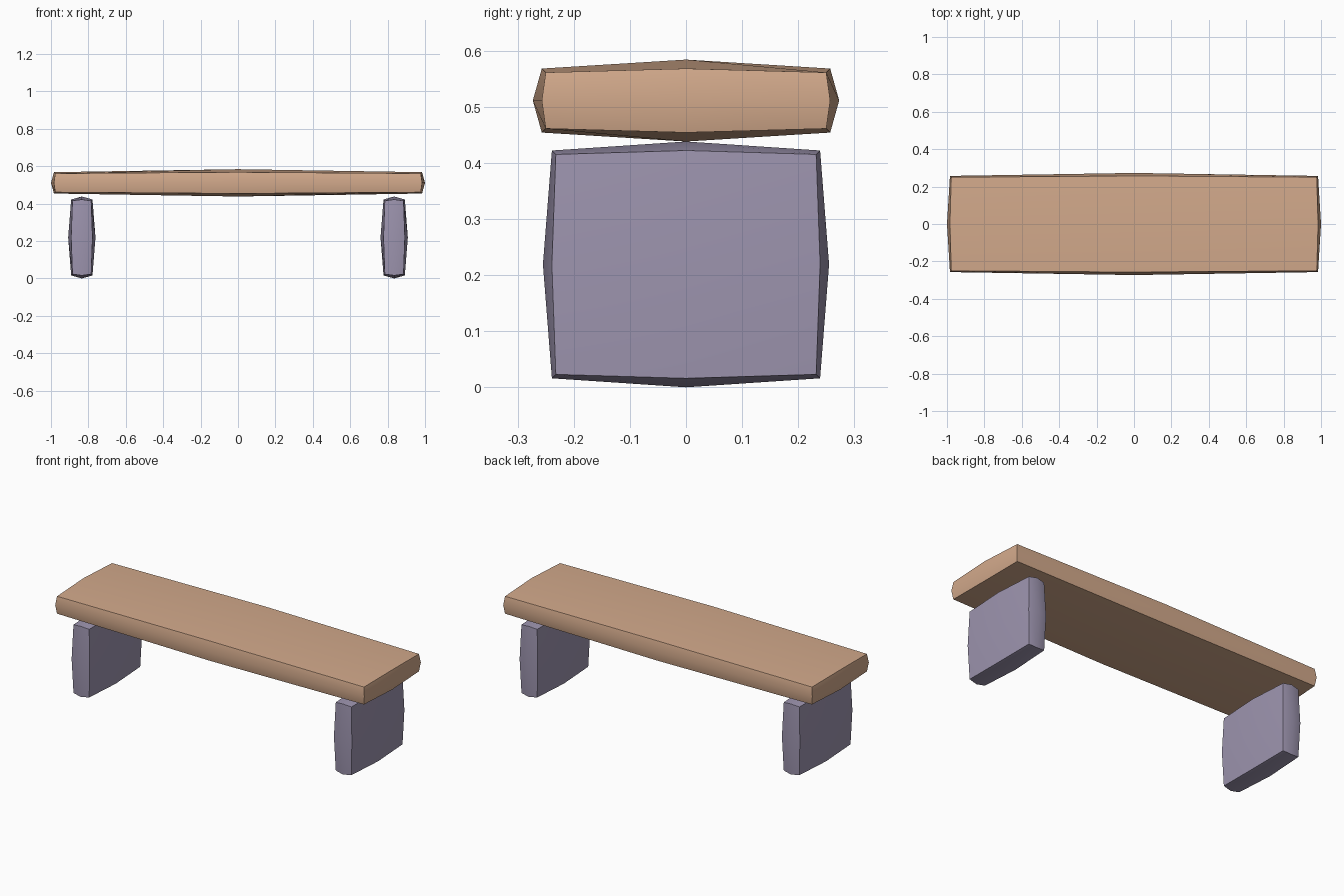
import bpy, bmesh, math

if "Cube" in bpy.data.objects:
    bpy.data.objects.remove(bpy.data.objects["Cube"])


def material(name, rgb):
    m = bpy.data.materials.new(name)
    m.diffuse_color = (*rgb, 1)
    m.use_nodes = True
    m.node_tree.nodes["Principled BSDF"].inputs["Base Color"].default_value = m.diffuse_color
    return m


def pillow_block(name, center, half, mat):
    """Box split once per edge; edge middles swell a little, face middles more.
    half = half sizes at the corners."""
    bm = bmesh.new()
    bmesh.ops.create_cube(bm, size=2)
    bmesh.ops.subdivide_edges(bm, edges=bm.edges[:], cuts=1, use_grid_fill=True)
    for v in bm.verts:
        signs = [round(c) for c in v.co]
        swell = {3: 0.0, 2: 0.007, 1: 0.023}[sum(abs(s) for s in signs)]
        v.co = [c + s * (h + swell) for c, s, h in zip(center, signs, half)]
    me = bpy.data.meshes.new(name)
    bm.to_mesh(me)
    bm.free()
    me.materials.append(mat)
    ob = bpy.data.objects.new(name, me)
    bpy.context.collection.objects.link(ob)
    # smooth faces, crisp box edges
    bpy.ops.object.select_all(action='DESELECT')
    ob.select_set(True)
    bpy.context.view_layer.objects.active = ob
    bpy.ops.object.shade_smooth_by_angle(angle=math.radians(45))
    return ob


wood = material("warm wood", (0.65, 0.40, 0.26))
stone = material("lilac stone", (0.34, 0.30, 0.43))

# seat plank
pillow_block("seat", (0, 0, 0.511), (0.977, 0.25, 0.05), wood)

# two slab legs
for side, x in (("left", -0.835), ("right", 0.835)):
    pillow_block(side + "_leg", (x, 0, 0.219), (0.05, 0.232, 0.196), stone)
